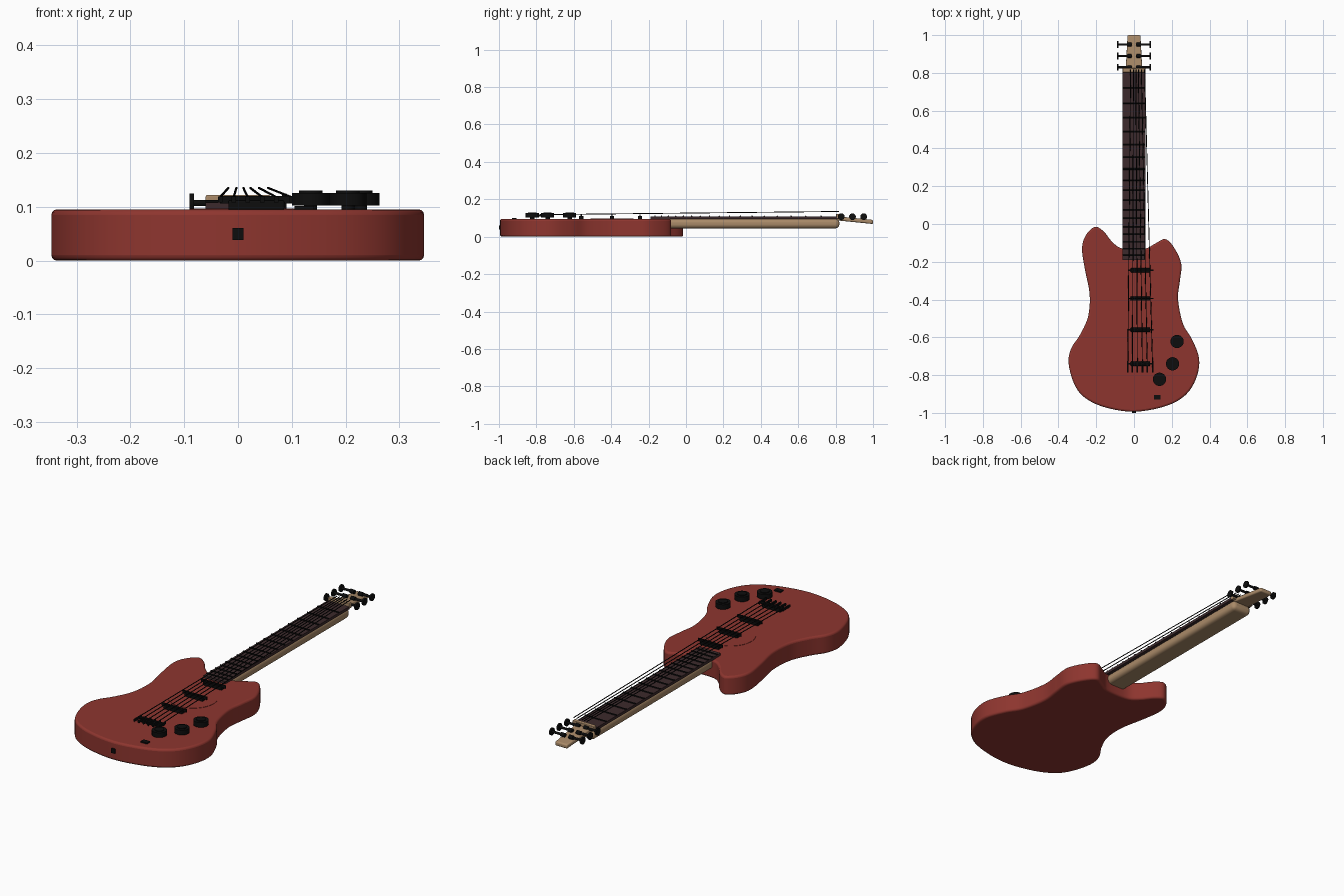
import bpy, bmesh, math
from mathutils import Vector, Matrix

if "Cube" in bpy.data.objects:
    bpy.data.objects.remove(bpy.data.objects["Cube"])


def material(name, rgb):
    m = bpy.data.materials.new(name)
    m.diffuse_color = (*rgb, 1)
    m.use_nodes = True
    m.node_tree.nodes["Principled BSDF"].inputs["Base Color"].default_value = m.diffuse_color
    return m


RED = material("body red", (0.27, 0.036, 0.028))
TAN = material("maple tan", (0.40, 0.255, 0.14))
DARK = material("fingerboard brown", (0.045, 0.023, 0.025))
BLACK = material("hardware black", (0.004, 0.004, 0.004))


def finish(bm, name, mat, bevel=0, segments=3):
    bmesh.ops.recalc_face_normals(bm, faces=bm.faces)
    mesh = bpy.data.meshes.new(name)
    bm.to_mesh(mesh)
    bm.free()
    mesh.materials.append(mat)
    ob = bpy.data.objects.new(name, mesh)
    bpy.context.collection.objects.link(ob)
    bpy.context.view_layer.objects.active = ob
    ob.select_set(True)
    if bevel:
        mod = ob.modifiers.new("bevel", "BEVEL")
        mod.width, mod.segments = bevel, segments
        mod.limit_method, mod.angle_limit = "ANGLE", math.radians(40)
    bpy.ops.object.shade_smooth_by_angle(angle=math.radians(35))
    ob.select_set(False)
    return ob


def box(name, mat, x, y, z, bevel=0, segments=3):
    """Box from (min, max) pairs."""
    bm = bmesh.new()
    bmesh.ops.create_cube(bm, size=1)
    for v in bm.verts:
        v.co = Vector([(a + b) / 2 + c * (b - a) for (a, b), c in zip((x, y, z), v.co)])
    return finish(bm, name, mat, bevel, segments)


def add_rod(bm, a, b, r, sides=24):
    a, b = Vector(a), Vector(b)
    d = b - a
    m = Matrix.Translation((a + b) / 2) @ d.to_track_quat("Z", "Y").to_matrix().to_4x4()
    bmesh.ops.create_cone(bm, cap_ends=True, segments=sides, radius1=r, radius2=r,
                          depth=d.length, matrix=m)


def rods(name, mat, parts, sides=24):
    bm = bmesh.new()
    for a, b, r in parts:
        add_rod(bm, a, b, r, sides)
    return finish(bm, name, mat)


def prism(name, mat, outline, z0, z1, bevel=0):
    bm = bmesh.new()
    face = bm.faces.new([bm.verts.new((x, y, z0)) for x, y in outline])
    top = bmesh.ops.extrude_face_region(bm, geom=[face])["geom"]
    for v in top:
        if isinstance(v, bmesh.types.BMVert):
            v.co.z = z1
    return finish(bm, name, mat, bevel)


def smooth_loop(pts, steps=5):
    """Closed Catmull-Rom curve through the points."""
    out, n = [], len(pts)
    for i in range(n):
        p0, p1, p2, p3 = (Vector(pts[(i + k) % n]) for k in (-1, 0, 1, 2))
        for s in range(steps):
            t = s / steps
            out.append(0.5 * (2 * p1 + (p2 - p0) * t + (2 * p0 - 5 * p1 + 4 * p2 - p3) * t * t
                              + (3 * p1 - p0 - 3 * p2 + p3) * t ** 3))
    return out


# Body: two-horned outline
outline = [(0, -0.994), (0.165, -0.965), (0.27, -0.908), (0.328, -0.82), (0.345, -0.715),
           (0.307, -0.61), (0.26, -0.53), (0.233, -0.40), (0.243, -0.30), (0.25, -0.21),
           (0.212, -0.125), (0.165, -0.08), (0.11, -0.105), (0.058, -0.13), (-0.06, -0.13),
           (-0.115, -0.095), (-0.16, -0.04), (-0.207, -0.015), (-0.255, -0.06),
           (-0.275, -0.13), (-0.26, -0.24), (-0.235, -0.37), (-0.243, -0.49),
           (-0.285, -0.585), (-0.333, -0.66), (-0.346, -0.74), (-0.315, -0.85),
           (-0.26, -0.92), (-0.155, -0.97)]
prism("body", RED, smooth_loop(outline), 0, 0.095, 0.01)

# Thin round inlay on the body top
rods("body_disc", RED, [((0.025, -0.395, 0.09), (0.025, -0.395, 0.0965), 0.115)], 64)

# Neck, fingerboard, nut
box("neck", TAN, (-0.055, 0.055), (-0.20, 0.82), (0.045, 0.095), 0.02, 4)
box("fingerboard", DARK, (-0.06, 0.06), (-0.19, 0.808), (0.094, 0.108))
box("nut", TAN, (-0.06, 0.06), (0.803, 0.825), (0.095, 0.122), 0.003)

# Frets, spaced as on a real scale
bm = bmesh.new()
for n in range(1, 18):
    y = 0.81 - 1.56 * (1 - 2 ** (-n / 12))
    add_rod(bm, (-0.06, y, 0.109), (0.06, y, 0.109), 0.004, 8)
finish(bm, "frets", BLACK)

# Headstock: tapered and tilted back
head = prism("headstock", TAN, [(-0.045, 0.80), (0.045, 0.80), (0.034, 1.0), (-0.034, 1.0)],
             0.088, 0.11, 0.007)
for v in head.data.vertices:
    v.co.z -= (v.co.y - 0.80) * 0.10

# Tuners, three each side
for side, label in ((-1, "left"), (1, "right")):
    for i, y in enumerate((0.83, 0.89, 0.95)):
        z = 0.107
        rods(f"tuner_{label}_{i + 1}", BLACK, [
            ((side * 0.01, y, z), (side * 0.083, y, z), 0.006),
            ((side * 0.012, y, z), (side * 0.035, y, z), 0.010),
            ((side * 0.082, y, z), (side * 0.09, y, z), 0.018)])

# Strings, fanning out toward the bridge
bridge_x = (-0.033, -0.008, 0.018, 0.045, 0.071, 0.099)
nut_x = (-0.018, -0.003, 0.010, 0.023, 0.039, 0.056)
rods("strings", BLACK, [((a, -0.78, 0.118), (b, 0.818, 0.135), 0.0022)
                        for a, b in zip(bridge_x, nut_x)], 8)

# Pickups and bridge bar
for name, y in (("neck_pickup", -0.245), ("middle_pickup", -0.395),
                ("rear_pickup", -0.56), ("bridge", -0.74)):
    box(name, BLACK, (-0.018, 0.086), (y - 0.011, y + 0.011), (0.094, 0.112), 0.003)
    box(name + "_ridge", BLACK, (-0.033, 0.103), (y - 0.003, y + 0.003), (0.106, 0.12))

# Bridge saddles, one per string
for i, x in enumerate(bridge_x):
    box(f"saddle_{i + 1}", BLACK, (x - 0.004, x + 0.004), (-0.785, -0.725), (0.108, 0.119))

# Control knobs
for i, (x, y) in enumerate(((0.228, -0.622), (0.204, -0.74), (0.135, -0.822))):
    rods(f"knob_{i + 1}", BLACK, [((x, y, 0.093), (x, y, 0.104), 0.012),
                                  ((x, y, 0.102), (x, y, 0.126), 0.035),
                                  ((x, y, 0.125), (x, y, 0.13), 0.022)], 32)

# Switch plate on top and jack socket on the end
box("switch_plate", BLACK, (0.105, 0.141), (-0.93, -0.905), (0.094, 0.101))
box("jack_socket", BLACK, (-0.01, 0.01), (-1.0, -0.985), (0.038, 0.061))
